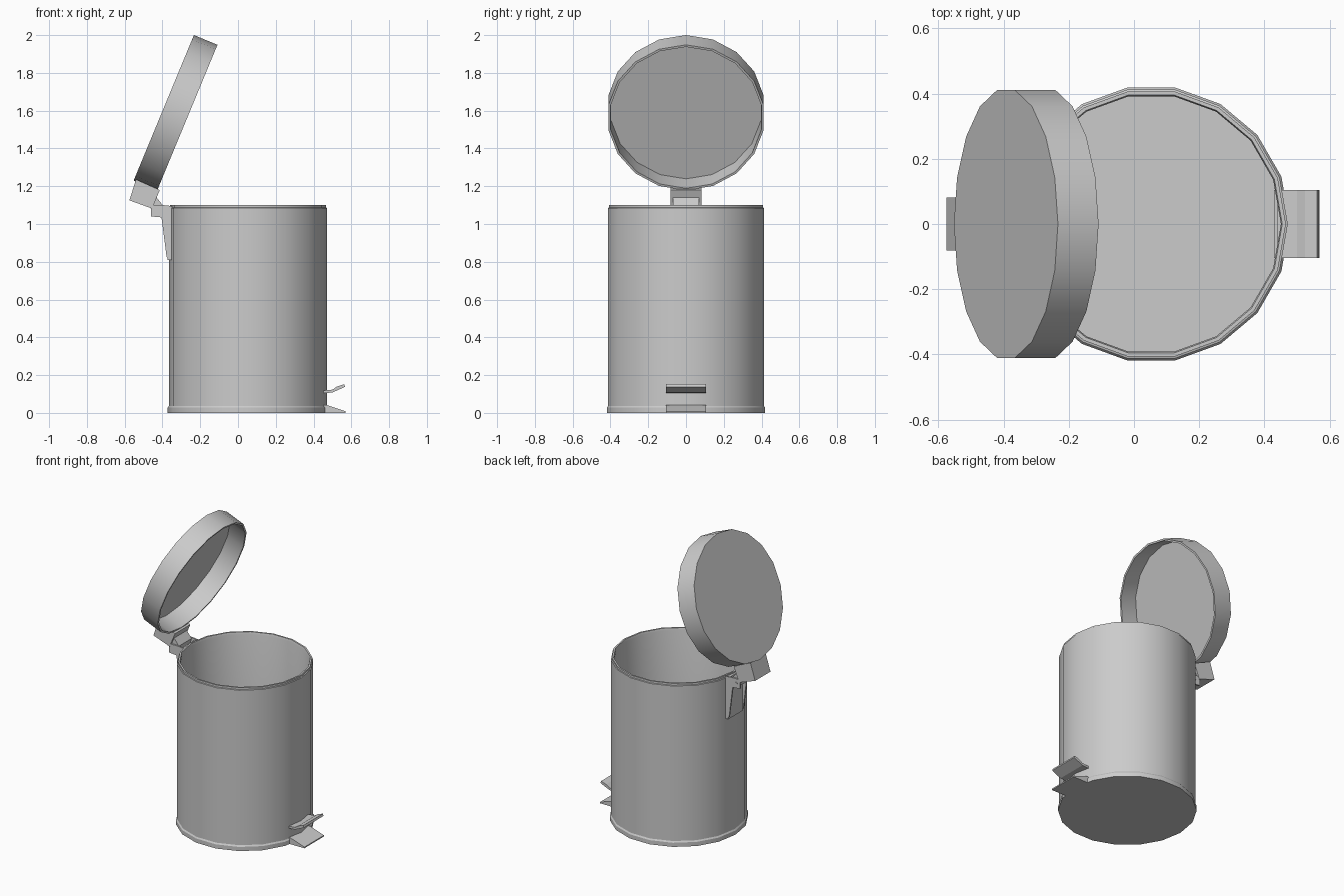
import bpy, math
from mathutils import Matrix, Vector

if "Cube" in bpy.data.objects:
    bpy.data.objects.remove(bpy.data.objects["Cube"])

CX = 0.053      # axis of the bin
SIDES = 18


def make(name, verts, faces, smooth=False):
    me = bpy.data.meshes.new(name)
    me.from_pydata(verts, [], faces)
    me.update()
    ob = bpy.data.objects.new(name, me)
    bpy.context.collection.objects.link(ob)
    if smooth:
        bpy.ops.object.select_all(action='DESELECT')
        ob.select_set(True)
        bpy.context.view_layer.objects.active = ob
        bpy.ops.object.shade_smooth_by_angle(angle=math.radians(30))
    return ob


def lathe(name, profile):
    """Revolve (radius, z) points; the first and last rings are capped."""
    verts = [(r * math.cos(2 * math.pi * i / SIDES), r * math.sin(2 * math.pi * i / SIDES), z)
             for r, z in profile for i in range(SIDES)]
    faces = [list(range(SIDES))[::-1]]
    for k in range(len(profile) - 1):
        a, b = k * SIDES, (k + 1) * SIDES
        for i in range(SIDES):
            j = (i + 1) % SIDES
            faces.append((a + i, a + j, b + j, b + i))
    last = (len(profile) - 1) * SIDES
    faces.append([last + i for i in range(SIDES)])
    return make(name, verts, faces, True)


def extrude(name, outline, y0, y1):
    """Extrude a counter-clockwise (x, z) outline along y."""
    n = len(outline)
    verts = [(x, y, z) for y in (y0, y1) for x, z in outline]
    faces = [list(range(n)), list(range(n, 2 * n))[::-1]]
    for i in range(n):
        j = (i + 1) % n
        faces.append((i, i + n, j + n, j))
    return make(name, verts, faces)


# base ring, outer shell, rim and hollow interior
body = lathe("bin_body", [
    (0.425, 0), (0.425, 0.028), (0.419, 0.037), (0.419, 1.085),
    (0.413, 1.087), (0.413, 1.10), (0.402, 1.10), (0.398, 1.085), (0.398, 0.02)])
body.location.x = CX

# open lid: hollow cap tilted about y
lid = lathe("lid", [(0.417, 0), (0.417, -0.135), (0.405, -0.135), (0.402, -0.012)])
# the first cap must face outward along +z, so reverse all faces
lid.data.flip_normals()
lid.matrix_world = Matrix.Translation((-0.393, 0, 1.615)) @ Matrix.Rotation(math.radians(-67.5), 4, 'Y')

# block on the lid edge
extrude("lid_hinge_block", [(-0.575, 1.125), (-0.455, 1.082), (-0.414, 1.18), (-0.54, 1.236)], -0.082, 0.082)

# arm joining the block to the bracket
extrude("hinge_arm", [(-0.448, 1.05), (-0.41, 1.05), (-0.395, 1.095), (-0.44, 1.152), (-0.47, 1.10)], -0.068, 0.068)

# bracket: two tapered cheeks with a back plate against the body
cheek = [(-0.46, 1.04), (-0.405, 1.035), (-0.378, 0.825), (-0.35, 0.81),
         (-0.35, 1.095), (-0.395, 1.10), (-0.46, 1.10)]
for side, y in (("front", -0.08), ("back", 0.07)):
    extrude("bracket_cheek_" + side, cheek, y, y + 0.01)
extrude("bracket_plate", [(-0.372, 0.81), (-0.35, 0.81), (-0.35, 1.09), (-0.372, 1.09)], -0.08, 0.08)

# hinge pin
bpy.ops.mesh.primitive_cylinder_add(vertices=8, radius=0.008, depth=0.164,
                                    location=(-0.433, 0, 1.07), rotation=(math.pi / 2, 0, 0))
bpy.context.object.name = "hinge_pin"

# foot pedal and the wedge under it
extrude("pedal", [(0.44, 0.103), (0.50, 0.108), (0.567, 0.138), (0.562, 0.152),
                  (0.525, 0.14), (0.50, 0.123), (0.44, 0.118)], -0.105, 0.105)
extrude("pedal_foot", [(0.43, 0), (0.57, 0), (0.57, 0.008), (0.468, 0.042), (0.43, 0.042)], -0.105, 0.105)
